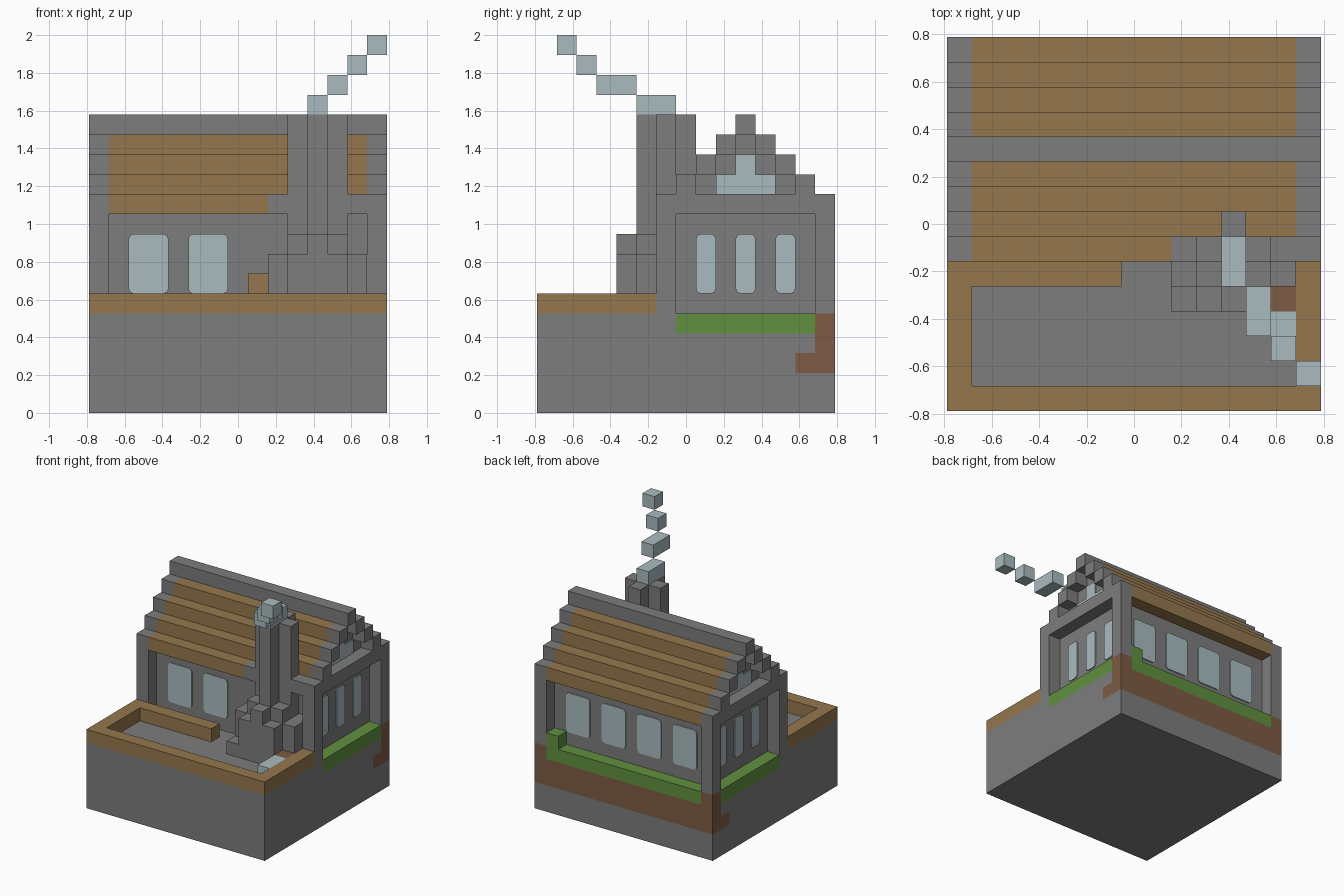
import bpy
import bmesh

cube = bpy.data.objects.get("Cube")
if cube:
    bpy.data.objects.remove(cube, do_unlink=True)

N = 15            # blocks along the footprint
U = 2 / 19        # block size
THIN = 0.008      # thickness of a window pane


def material(name, rgb):
    m = bpy.data.materials.new(name)
    m.use_nodes = True
    m.diffuse_color = (*rgb, 1)
    m.node_tree.nodes["Principled BSDF"].inputs["Base Color"].default_value = (*rgb, 1)
    return m


STONE = material("grey_stone", (.205, .205, .205))
WOOD = material("brown_wood", (.3, .185, .075))
PALE = material("pale_blue", (.4, .5, .53))
GRASS = material("grass_green", (.12, .28, .05))
SOIL = material("red_soil", (.21, .105, .06))


def world(x, y, z):
    return ((x - N / 2) * U, (y - N / 2) * U, z * U)


def add_box(bm, box):
    """Box given as block ranges x0, x1, y0, y1, z0, z1."""
    lo, hi = world(*box[::2]), world(*box[1::2])
    verts = bmesh.ops.create_cube(bm, size=1)["verts"]
    for v in verts:
        v.co = [hi[i] if v.co[i] > 0 else lo[i] for i in range(3)]
    return verts


def finish(name, bm, *mats):
    mesh = bpy.data.meshes.new(name)
    bm.normal_update()
    bm.to_mesh(mesh)
    bm.free()
    for m in mats:
        mesh.materials.append(m)
    ob = bpy.data.objects.new(name, mesh)
    bpy.context.collection.objects.link(ob)
    return ob


def part(name, mat, *boxes, mirror=False):
    bm = bmesh.new()
    for b in boxes:
        add_box(bm, b)
        if mirror:
            add_box(bm, (N - b[1], N - b[0], *b[2:]))
    return finish(name, bm, mat)


def pane(name, axis, plane, sign, u, v, mat=PALE, rounding=0.025):
    """Thin plate on a wall: axis 0 faces x, axis 1 faces y."""
    t = sorted((plane, plane + sign * THIN / U))
    bm = bmesh.new()
    add_box(bm, (*t, *u, *v) if axis == 0 else (*u, *t, *v))
    if rounding:
        along = [e for e in bm.edges
                 if abs(e.verts[0].co[axis] - e.verts[1].co[axis]) > THIN / 2]
        bmesh.ops.bevel(bm, geom=along, offset=rounding, segments=2,
                        profile=0.5, affect='EDGES')
    finish(name, bm, mat)


# Ground block with a soil band at the back and grass ledges
part("ground_bottom", STONE, (0, N, 0, N, 0, 2))
part("ground_core", STONE, (1, 14, 0, 14, 2, 5))
part("ground_side", STONE, (0, 1, 0, 13, 2, 3), (0, 1, 0, 14, 3, 4),
     (0, 1, 0, 7, 4, 5), mirror=True)
part("soil_band", SOIL, (0, N, 14, N, 2, 4))
part("soil_corner", SOIL, (0, 1, 14, N, 4, 5), (0, 1, 13, 14, 2, 3), mirror=True)
part("side_grass", GRASS, (0, 1, 7, 14, 4, 5), mirror=True)
part("back_grass", GRASS, (1, 14, 14, N, 4, 5), (13, 14, 14, N, 5, 6))

# Terrace rail, bench and small objects on the terrace
part("terrace_rail", WOOD, (0, N, 0, 1, 5, 6), (0, 1, 1, 6, 5, 6), (14, N, 1, 6, 5, 6))
part("terrace_bench", WOOD, (1, 7, 5, 6, 5, 6))
part("water_trough", PALE, (13, 14, 2, 4, 5, 6))
part("soil_planter", SOIL, (13, 14, 4, 5, 5, 6))

# House walls, corner posts and side beams
part("house_walls", STONE, (1, 14, 7, 14, 5, 10))
part("corner_posts", STONE, (0, 1, 6, 7, 5, 10), (0, 1, 14, N, 5, 10), mirror=True)
part("side_beams", STONE, (0, 1, 6, N, 10, 11), mirror=True)

# Stepped roof: wooden steps, with stone gable ends by face direction
for i in range(4):
    bm = bmesh.new()
    front = 6 + i
    if i == 0:
        add_box(bm, (1, 9, 6, 7, 10, 11))
        front = 7
    add_box(bm, (1, 14, front, N - i, 10 + i, 11 + i))
    bm.normal_update()
    for f in bm.faces:
        f.material_index = 1 if abs(f.normal.x) > 0.5 else 0
    finish(f"roof_step_{i}", bm, WOOD, STONE)
part("eave_stone", STONE, (9, 14, 6, 7, 10, 11))
part("roof_ridge", STONE, (0, N, 10, 11, 14, 15))

# Stepped gable frames, one block thick
steps = []
for i in range(1, 4):
    for y in (6 + i, 14 - i):
        steps.append((0, 1, y, y + 1, 10 + i, 11 + i))
part("gable_frames", STONE, *steps, mirror=True)

# Windows on all walls
for x in (2, 5):
    pane("front_window", 1, 7, -1, (x, x + 2), (6, 9))
for x in (2, 5, 8, 11):
    pane("back_window", 1, 14, 1, (x, x + 2), (6, 9))
for plane, sign in ((1, -1), (14, 1)):
    for y in (8, 10, 12):
        pane("side_window", 0, plane, sign, (y, y + 1), (6, 9))
    pane("gable_window_low", 0, plane, sign, (9, 12), (11, 12), rounding=0)
    pane("gable_window_high", 0, plane, sign, (10, 11), (12, 13), rounding=0)
pane("wall_patch", 1, 7, -1, (8, 9), (6, 7), mat=WOOD, rounding=0)

# Chimney: cross-shaped stack rising from a stepped hearth
part("chimney_stack", STONE, (10, 13, 6, 7, 5, 15), (11, 12, 5, 6, 5, 15),
     (11, 12, 7, 8, 11, 15))
part("hearth_back", STONE, (9, 10, 5, 7, 5, 8), (13, 14, 5, 7, 5, 8),
     (10, 11, 5, 6, 5, 9), (12, 13, 5, 6, 5, 9))
part("hearth_front", STONE, (9, 10, 4, 5, 5, 6), (10, 11, 4, 5, 5, 8),
     (11, 12, 4, 5, 5, 9), (12, 13, 4, 5, 5, 8))

# Smoke puffs drifting forward
for i, (y0, y1) in enumerate(((5, 7), (3, 5), (2, 3), (1, 2))):
    part(f"smoke_puff_{i}", PALE, (11 + i, 12 + i, y0, y1, 15 + i, 16 + i))
